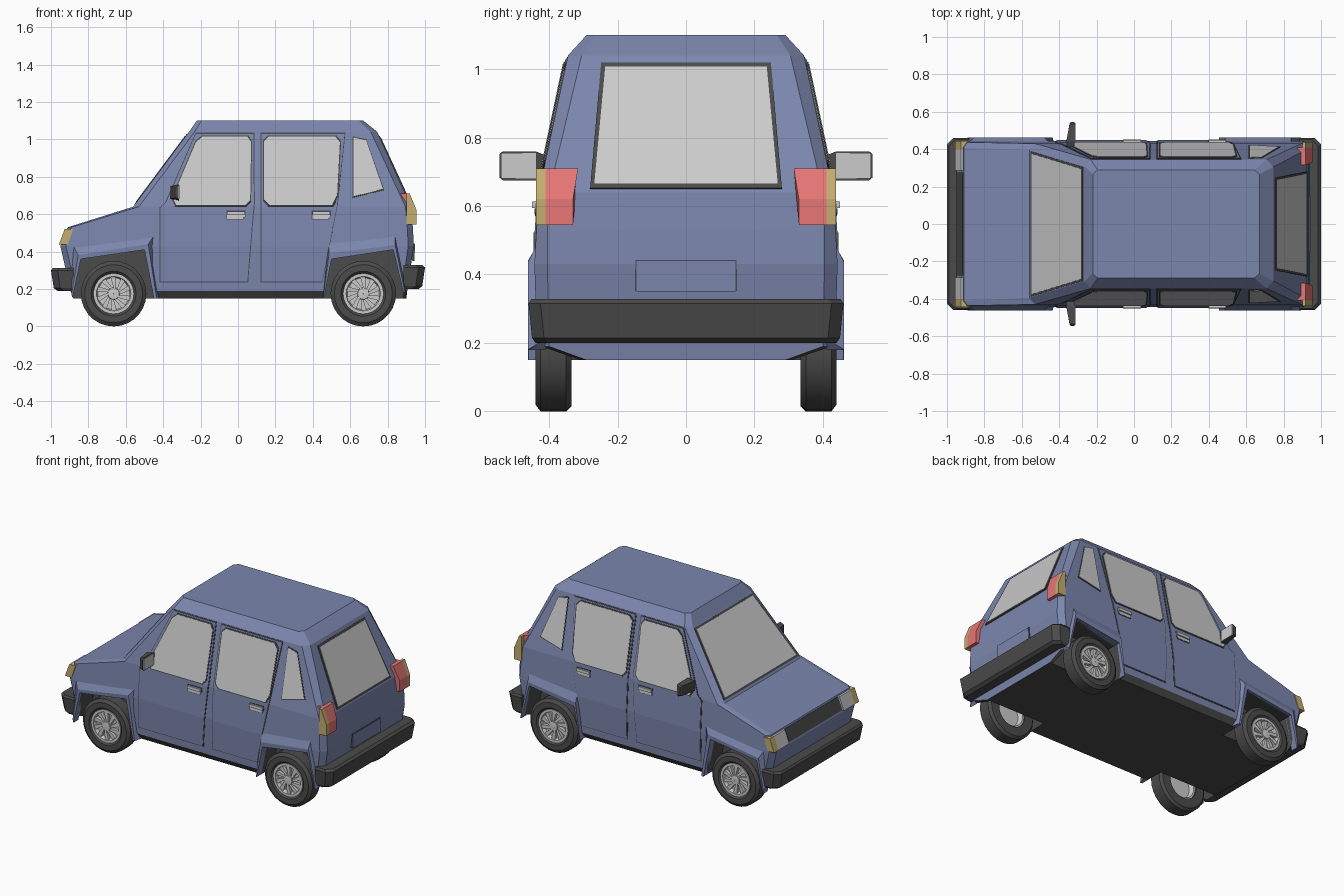
import bpy, bmesh
from math import sin, cos, pi
from mathutils import Vector

if "Cube" in bpy.data.objects:
    bpy.data.objects.remove(bpy.data.objects["Cube"])


def material(name, r, g, b):
    m = bpy.data.materials.new(name)
    m.diffuse_color = (r, g, b, 1)
    m.use_nodes = True
    m.node_tree.nodes["Principled BSDF"].inputs["Base Color"].default_value = m.diffuse_color
    return m


BLUE = material("blue_paint", 0.20, 0.24, 0.42)
DARK = material("dark_plastic", 0.07, 0.07, 0.07)
RED = material("red_lens", 0.80, 0.18, 0.18)
AMBER = material("amber_lens", 0.55, 0.42, 0.16)


def loft(rings, wrap=False):
    n, k = len(rings[0]), len(rings)
    verts = [p for r in rings for p in r]
    faces = [(i * n + j, i * n + (j + 1) % n, (i + 1) % k * n + (j + 1) % n, (i + 1) % k * n + j)
             for i in range(k if wrap else k - 1) for j in range(n)]
    if not wrap:
        faces += [tuple(range(n)), tuple(range((k - 1) * n, k * n))]
    return verts, faces


def prism(xz, y0, y1):
    return loft([[(x, y, z) for x, z in xz] for y in (y0, y1)])


def lathe(profile, cx, cz, n=28):
    return loft([[(cx + r * cos(2 * pi * i / n), y, cz + r * sin(2 * pi * i / n)) for r, y in profile]
                 for i in range(n)], wrap=True)


def plate(pts, out=0.004, depth=0.012):
    p = [Vector(v) for v in pts]
    n = (p[1] - p[0]).cross(p[2] - p[0]).normalized()
    if n.dot(sum(p, Vector()) / len(p) - Vector((0, 0, 0.5))) < 0:
        n = -n
    return loft([[v + n * out for v in p], [v + n * (out - depth) for v in p]])


def build(name, parts, mat=None, mirror=False, smooth=False):
    verts, faces = [], []
    for v, f in parts:
        faces += [tuple(i + len(verts) for i in face) for face in f]
        verts += [tuple(p) for p in v]
    me = bpy.data.meshes.new(name)
    me.from_pydata(verts, [], faces)
    bm = bmesh.new()
    bm.from_mesh(me)
    bmesh.ops.recalc_face_normals(bm, faces=bm.faces)
    bm.to_mesh(me)
    bm.free()
    return finish(name, me, mat, mirror, smooth)


def finish(name, me, mat, mirror, smooth=False):
    if mat:
        me.materials.append(mat)
    if smooth:
        me.shade_smooth()
        me.set_sharp_from_angle(angle=0.6)
    ob = bpy.data.objects.new(name, me)
    bpy.context.collection.objects.link(ob)
    if mirror:
        mod = ob.modifiers.new("mirror", "MIRROR")
        mod.use_axis = (False, True, False)
        mod.use_mirror_merge = False
    return ob


# Body side cross-section (z, y), shared by body and side panels
SIDE = [(0.15, 0.41), (0.19, 0.435), (0.43, 0.443), (0.64, 0.43), (1.04, 0.345), (1.10, 0.29)]


def side_y(z):
    for (z0, y0), (z1, y1) in zip(SIDE, SIDE[1:]):
        if z <= z1:
            return y0 + (y1 - y0) * (z - z0) / (z1 - z0)
    return SIDE[-1][1]


def side_panel(name, xz, out, mat=None, grow=0.0):
    cx = sum(p[0] for p in xz) / len(xz)
    cz = sum(p[1] for p in xz) / len(xz)
    hx = max(abs(p[0] - cx) for p in xz)
    hz = max(abs(p[1] - cz) for p in xz)
    bm = bmesh.new()
    bm.faces.new([bm.verts.new((cx + (x - cx) * (1 + grow / hx), 0, cz + (z - cz) * (1 + grow / hz)))
                  for x, z in xz])
    for z, _ in SIDE:
        bmesh.ops.bisect_plane(bm, geom=bm.verts[:] + bm.edges[:] + bm.faces[:],
                               plane_co=(0, 0, z), plane_no=(0, 0, 1))
    for v in bm.verts:
        v.co.y = side_y(v.co.z) + out
    bm.normal_update()
    for f in bm.faces:
        if f.normal.y < 0:
            f.normal_flip()
    me = bpy.data.meshes.new(name)
    bm.to_mesh(me)
    bm.free()
    ob = finish(name, me, mat, False)
    s = ob.modifiers.new("thickness", "SOLIDIFY")
    s.thickness, s.offset = out + 0.004, -1
    m = ob.modifiers.new("mirror", "MIRROR")
    m.use_axis = (False, True, False)
    m.use_mirror_merge = False


# Body shell: z, front x, front y, chamfer, rear x, rear y, chamfer
rings = []
for z, xf, yf, df, xr, yr, dr in [
        (0.15, -0.88, 0.36, 0.03, 0.90, 0.29, 0.10), (0.19, -0.895, 0.40, 0.03, 0.905, 0.40, 0.03),
        (0.43, -0.95, 0.41, 0.03, 0.94, 0.405, 0.03), (0.53, -0.91, 0.41, 0.02, 0.935, 0.405, 0.03),
        (0.64, -0.56, 0.395, 0.03, 0.925, 0.40, 0.03), (1.04, -0.262, 0.305, 0.03, 0.745, 0.305, 0.035),
        (1.10, -0.22, 0.265, 0.025, 0.67, 0.265, 0.025)]:
    half = [(xf, yf), (xf + df, side_y(z)), (xr - dr, side_y(z)), (xr, yr)]
    rings.append([(x, y, z) for x, y in half] + [(x, -y, z) for x, y in reversed(half)])
body = build("body_shell", [loft(rings)], BLUE)
body.data.materials.append(DARK)
for f in body.data.polygons:
    f.material_index = 1 if f.normal.z < -0.3 else 0

# Wheel wells cut from the shell, and flared arches around them
front_arch = [(-0.885, 0.15), (-0.84, 0.36), (-0.50, 0.41), (-0.45, 0.15)]
rear_arch = [(0.46, 0.15), (0.50, 0.36), (0.83, 0.41), (0.885, 0.18)]
cutter = build("wheel_well_cutter", [prism([(a[0][0], 0.05)] + a + [(a[3][0], 0.05)], 0.29, 0.55)
                                     for a in (front_arch, rear_arch)], DARK, mirror=True)
cutter.hide_render = True
cutter.display_type = "WIRE"
cut = body.modifiers.new("wheel_wells", "BOOLEAN")
cut.operation, cut.object, cut.solver = "DIFFERENCE", cutter, "EXACT"
cut.material_mode = "TRANSFER"


def flare(arch, mid, outer):
    rows = [[(x, 0.41, z) for x, z in arch], [(x, 0.46, z) for x, z in arch],
            [(x, 0.462, z) for x, z in mid], [(x, side_y(z) - 0.004, z) for x, z in outer],
            [(x, 0.41, z) for x, z in outer]]
    return loft([[r[i] for r in rows] for i in range(4)])


build("arch_flares", [
    flare(front_arch, [(-0.89, 0.17), (-0.855, 0.38), (-0.48, 0.44), (-0.435, 0.15)],
          [(-0.895, 0.20), (-0.88, 0.43), (-0.45, 0.485), (-0.42, 0.15)]),
    flare(rear_arch, [(0.455, 0.15), (0.487, 0.39), (0.84, 0.435), (0.893, 0.18)],
          [(0.453, 0.15), (0.485, 0.455), (0.84, 0.49), (0.90, 0.20)])], BLUE, mirror=True)

# Doors with dark gaps
doors = {"front_door": [(-0.415, 0.24), (-0.415, 0.635), (-0.385, 0.66), (-0.225, 1.03), (0.082, 1.03),
                        (0.085, 0.66), (0.075, 0.55), (0.05, 0.24)],
         "rear_door": [(0.125, 0.24), (0.125, 1.03), (0.57, 1.03), (0.53, 0.65), (0.485, 0.42), (0.45, 0.24)]}
for name, pts in doors.items():
    side_panel(name + "_gap", pts, 0.002, DARK, grow=0.006)
    side_panel(name, pts, 0.005, BLUE)

# Side windows
windows = {"front_side_window": [(-0.33, 0.65), (-0.35, 0.69), (-0.225, 0.985), (-0.19, 1.015), (0.05, 1.015),
                                 (0.07, 0.985), (0.065, 0.675), (0.04, 0.65)],
           "rear_side_window": [(0.165, 0.65), (0.14, 0.675), (0.14, 0.99), (0.165, 1.015), (0.52, 1.015),
                                (0.545, 0.985), (0.53, 0.70), (0.505, 0.65)],
           "quarter_window": [(0.617, 0.695), (0.617, 1.01), (0.685, 0.995), (0.775, 0.735)]}
for name, pts in windows.items():
    base = 0.0 if name == "quarter_window" else 0.005
    side_panel(name + "_seal", pts, base + 0.003, DARK, grow=0.007)
    side_panel(name, pts, base + 0.005)

# Door handles
for name, x in (("front_handle", -0.01), ("rear_handle", 0.445)):
    w, c = 0.048, 0.012
    pts = [(x - w, 0.575), (x - w, 0.615), (x + w, 0.615), (x + w, 0.59), (x + w - c, 0.575)]
    side_panel(name + "_recess", pts, 0.007, DARK, grow=0.004)
    side_panel(name, [(x - w, 0.595), (x - w, 0.613), (x + w, 0.613), (x + w, 0.595)], 0.018)
    side_panel(name + "_cup", pts, 0.009)


# Windscreen and rear window
def pane(x0, z0, w0, x1, z1, w1):
    return [(x0, -w0, z0), (x0, w0, z0), (x1, w1, z1), (x1, -w1, z1)]


build("windscreen_seal", [plate(pane(-0.551, 0.652, 0.388, -0.272, 1.026, 0.304), 0.003)], DARK)
build("windscreen", [plate(pane(-0.543, 0.663, 0.375, -0.280, 1.016, 0.295), 0.005)])
build("rear_window_seal", [plate(pane(0.924, 0.652, 0.28, 0.755, 1.018, 0.248), 0.003)], DARK)
build("rear_window", [plate(pane(0.918, 0.664, 0.268, 0.761, 1.006, 0.236), 0.005)])

# Grille, headlights, indicators
build("grille", [plate(pane(-0.946, 0.44, 0.275, -0.914, 0.52, 0.275), 0.004)], DARK)
lamp = [(-0.958, 0.437), (-0.926, 0.522), (-0.88, 0.522), (-0.91, 0.437)]
build("headlights", [prism(lamp, 0.285, 0.40)], mirror=True)
build("front_indicators", [prism(lamp, 0.40, 0.445)], AMBER, mirror=True)

# Tail lights
tail = [(0.87, 0.545), (0.955, 0.545), (0.955, 0.62), (0.918, 0.71), (0.87, 0.71)]
red = prism(tail, 0.33, 0.41)
for i in (3, 4):
    red[0][i] = (tail[i][0], 0.315, tail[i][1])
build("tail_lights", [red], RED, mirror=True)
build("rear_indicators", [prism([(max(x, 0.90), z) for x, z in tail], 0.41, 0.438)], AMBER, mirror=True)

# Number plate panel
build("plate_panel_edge", [plate(pane(0.938, 0.352, 0.147, 0.940, 0.443, 0.147), 0.003)], DARK)
build("plate_panel", [plate(pane(0.938, 0.350, 0.144, 0.940, 0.440, 0.144), 0.006)], BLUE)


# Bumpers
def bumper(name, s, inner, levels):
    out = []
    for z, x, w in levels:
        half = [(inner, w), (x - 0.035, w), (x, w - 0.035)]
        out.append([(s * a, b, z) for a, b in half] + [(s * a, -b, z) for a, b in reversed(half)])
    build(name, [loft(out)], DARK)


bumper("front_bumper", -1, 0.88, [(0.19, 0.965, 0.44), (0.205, 0.985, 0.45), (0.30, 1.0, 0.46), (0.312, 0.99, 0.452)])
bumper("rear_bumper", 1, 0.885, [(0.20, 0.965, 0.44), (0.215, 0.985, 0.45), (0.315, 1.0, 0.46), (0.328, 0.985, 0.452)])

# Door mirrors
def mirror_ring(y, x0, x1, z0, z1):
    return [(x0, y, z0 + 0.01), (x1, y, z0), (x1, y, z1), (x0, y, z1 - 0.01)]


build("mirror_housings", [loft([mirror_ring(0.415, -0.36, -0.32, 0.67, 0.75), mirror_ring(0.44, -0.362, -0.316, 0.675, 0.76),
                                mirror_ring(0.535, -0.345, -0.316, 0.675, 0.76),
                                mirror_ring(0.545, -0.338, -0.318, 0.683, 0.752)])], DARK, mirror=True)
build("mirror_glass", [loft([[(x, 0.437, 0.68), (x, 0.54, 0.682), (x, 0.54, 0.753), (x, 0.437, 0.755)]
                             for x in (-0.32, -0.312)])], mirror=True)

# Wheels: tyres, rims, slanted spokes
tyre = [(0.105, 0.425), (0.12, 0.44), (0.155, 0.44), (0.175, 0.425), (0.175, 0.35), (0.16, 0.335), (0.10, 0.335)]
rim = [(0.001, 0.41), (0.085, 0.41), (0.092, 0.435), (0.108, 0.435), (0.108, 0.345), (0.09, 0.345),
       (0.08, 0.375), (0.001, 0.375)]
hub = [(0.001, 0.40), (0.034, 0.40), (0.03, 0.436), (0.001, 0.438)]
for name, cx in (("front", -0.665), ("rear", 0.67)):
    cz = 0.175
    build(name + "_tyres", [lathe(tyre, cx, cz)], DARK, mirror=True, smooth=True)
    build(name + "_rims", [lathe(rim, cx, cz), lathe(hub, cx, cz)], mirror=True, smooth=True)
    spokes = []
    for i in range(10):
        a = 2 * pi * i / 10
        corners = [(0.028, a - 0.2), (0.028, a + 0.3), (0.09, a + 0.5), (0.09, a + 0.2)]
        spokes.append(prism([(cx + r * cos(t), cz + r * sin(t)) for r, t in corners], 0.405, 0.430))
    build(name + "_spokes", spokes, mirror=True)
